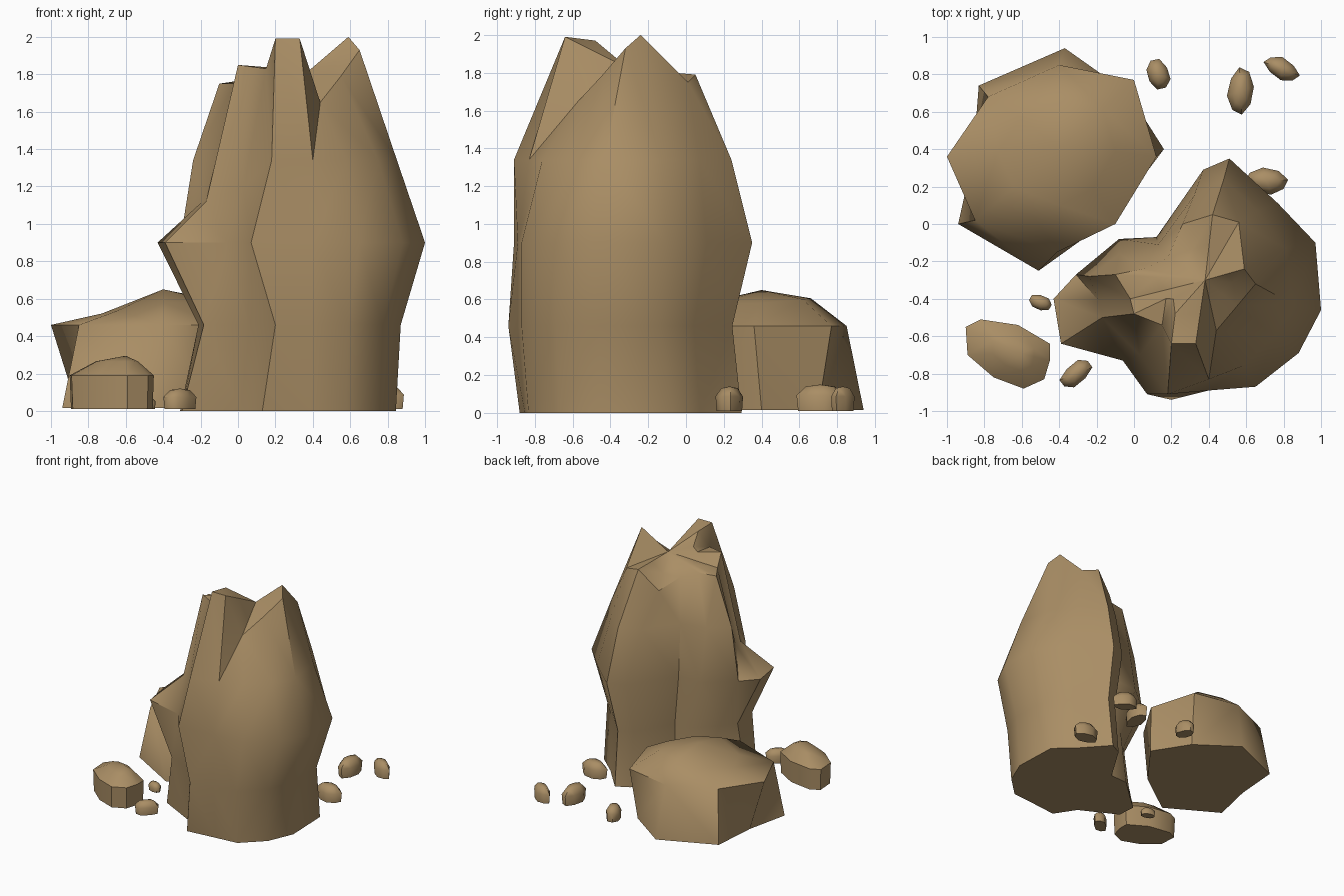
import bpy, bmesh, math

if "Cube" in bpy.data.objects:
    bpy.data.objects.remove(bpy.data.objects["Cube"])

stone = bpy.data.materials.new("tan stone")
stone.diffuse_color = (0.40, 0.27, 0.13, 1)
stone.use_nodes = True
stone.node_tree.nodes["Principled BSDF"].inputs["Base Color"].default_value = stone.diffuse_color


def loft(name, rings, peak, angle=42):
    """Skin rings from bottom to top, close the base flat and fan the top to a peak."""
    bm = bmesh.new()
    loops = [[bm.verts.new(p) for p in r] for r in rings]
    n = len(loops[0])
    for lo, hi in zip(loops, loops[1:]):
        for i in range(n):
            a, b, c, d = lo[i], lo[(i + 1) % n], hi[(i + 1) % n], hi[i]
            # split each wall panel along its shorter diagonal
            if (a.co - c.co).length < (b.co - d.co).length:
                tris = ((a, b, c), (a, c, d))
            else:
                tris = ((a, b, d), (b, c, d))
            for t in tris:
                bm.faces.new(t)
    bm.faces.new(loops[0][::-1])
    tip = bm.verts.new(peak)
    for i in range(n):
        bm.faces.new((loops[-1][i], loops[-1][(i + 1) % n], tip))
    bmesh.ops.recalc_face_normals(bm, faces=bm.faces)
    me = bpy.data.meshes.new(name)
    bm.to_mesh(me)
    bm.free()
    me.materials.append(stone)
    ob = bpy.data.objects.new(name, me)
    bpy.context.collection.objects.link(ob)
    bpy.ops.object.select_all(action='DESELECT')
    ob.select_set(True)
    bpy.context.view_layer.objects.active = ob
    bpy.ops.object.shade_smooth_by_angle(angle=math.radians(angle))
    return ob


def flat(ring, z):
    return [(x, y, z) for x, y in ring]


def scaled(ring, c, s, z):
    return [(c[0] + (x - c[0]) * s, c[1] + (y - c[1]) * s, z) for x, y in ring]


# Tall pillar: widest ring, upper ring and jagged crown
belly = [(.07, -.91), (.40, -.89), (.65, -.87), (.88, -.69), (1.0, -.46),
         (.97, -.10), (.77, .11), (.51, .35), (.37, .29), (.12, -.07),
         (-.08, -.08), (-.31, -.27), (-.43, -.40), (-.39, -.64), (-.06, -.73)]
upper = [(.18, -.91, 1.34), (.40, -.83, 1.34), (.58, -.76, 1.34), (.75, -.6, 1.34),
         (.85, -.43, 1.34), (.81, -.13, 1.34), (.66, .07, 1.34), (.48, .24, 1.34),
         (.32, .15, 1.34), (.13, -.11, 1.34), (-.08, -.16, 1.34), (-.24, -.28, 1.34),
         (-.19, -.41, 1.12), (-.17, -.50, 1.12), (.03, -.70, 1.2)]
crown = [(.20, -.64, 1.99), (.33, -.64, 1.99), (.44, -.57, 1.65), (.55, -.44, 1.79),
         (.65, -.32, 1.93), (.59, -.24, 2.0), (.56, .01, 1.75), (.42, .05, 1.79),
         (.26, 0, 1.63), (.18, -.18, 1.70), (.05, -.24, 1.75), (-.10, -.27, 1.75),
         (-.02, -.40, 1.75), (0, -.48, 1.85), (.15, -.54, 1.83)]


def narrowed(z, left, right, front, back):
    cx, cy = .35, -.35
    return [(cx + (x - cx) * (left if x < cx else right),
             cy + (y - cy) * (front if y < cy else back), z) for x, y in belly]


waist = narrowed(.46, .72, .80, 1.0, .85)
foot = narrowed(0, .82, .76, .93, .92)
waist[0], foot[0] = (.20, -.94, .46), (.13, -.88, 0)
foot[5], foot[12], foot[13] = (.83, -.07, 0), (-.31, -.38, 0), (-.30, -.54, 0)
# Hollow inside the crown, with a ridge running back from the front spike
heart = (.38, -.30, 1.82)
hollow = [tuple(p + (q - p) * .45 for p, q in zip(v, heart)) for v in crown]
hollow[0], hollow[14] = (.22, -.48, 1.97), (.21, -.40, 1.87)
loft("tall_pillar_rock", [foot, waist, flat(belly, .9), upper, crown, hollow], heart)

# Large boulder behind on the left
base = [(-.86, .36), (-.83, .74), (-.37, .94), (-.03, .70),
        (.16, .40), (-.12, .03), (-.51, -.25), (-.94, 0)]
rim = [(-1.0, .36), (-.78, .68), (-.40, .85), (0, .77),
       (.12, .36), (-.10, 0), (-.41, -.15), (-.85, .02)]
top = [(x, y, .58 + .18 * min(0, x + .4) + .1 * max(0, y - .4))
       for x, y, z in scaled(rim, (-.38, .42), .56, 0)]
loft("large_boulder", [flat(base, .015), flat(rim, .46), top], (-.40, .40, .65), 60)

# Medium rock at the front left
low = [(-.90, -.55), (-.82, -.51), (-.62, -.54), (-.45, -.64), (-.45, -.73),
       (-.48, -.83), (-.59, -.88), (-.75, -.82), (-.89, -.70)]
mid = (-.66, -.69)
loft("medium_rock", [scaled(low, mid, .97, .01), flat(low, .19),
                     scaled(low, (-.62, -.69), .5, .265)], (-.60, -.69, .295))

# Scattered pebbles: x, y, length, width, turn, height
pebbles = [(.13, .80, .17, .12, 110, .13), (.57, .71, .25, .14, 85, .15),
           (.79, .83, .20, .11, -28, .14), (.71, .23, .23, .14, -5, .14),
           (-.50, -.42, .13, .08, -20, .08), (-.31, -.80, .20, .11, 40, .12)]
for k, (x, y, l, w, turn, h) in enumerate(pebbles):
    t = math.radians(turn)
    ring = []
    for i in range(8):
        a = math.tau * (i + .3) / 8
        r = 1 + .06 * math.sin(3 * i + k)
        u, v = l / 2 * r * math.cos(a), w / 2 * r * math.sin(a)
        ring.append((x + u * math.cos(t) - v * math.sin(t),
                     y + u * math.sin(t) + v * math.cos(t)))
    loft(f"pebble_{k + 1}", [scaled(ring, (x, y), .93, .01), flat(ring, h * .62),
                             scaled(ring, (x, y), .6, h * .93)], (x, y, h), 50)
